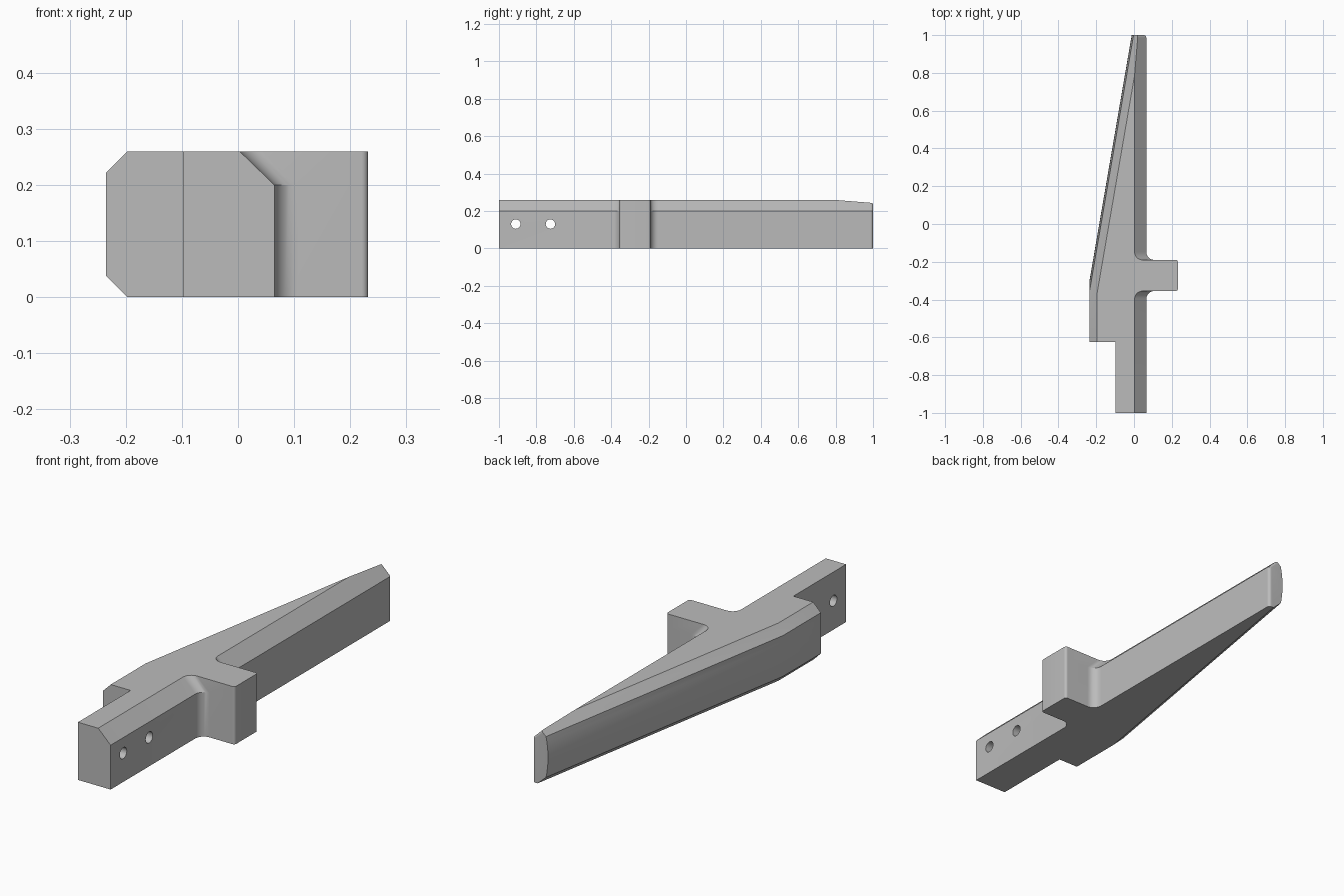
import bpy, bmesh, math
from mathutils import Vector

if "Cube" in bpy.data.objects:
    bpy.data.objects.remove(bpy.data.objects["Cube"], do_unlink=True)

grey = bpy.data.materials.new("plain grey")
grey.use_nodes = True
COLOUR = (0.5, 0.5, 0.5, 1)
grey.diffuse_color = COLOUR
grey.node_tree.nodes["Principled BSDF"].inputs["Base Color"].default_value = COLOUR

H = 0.26


def loft(name, levels):
    """Solid through stacked outlines, given as (height, [(x, y), ...])."""
    bm = bmesh.new()
    rings = [[bm.verts.new((x, y, z)) for x, y in pts] for z, pts in levels]
    n = len(rings[0])
    for low, high in zip(rings, rings[1:]):
        for i in range(n):
            j = (i + 1) % n
            bm.faces.new((low[i], low[j], high[j], high[i]))
    bm.faces.new(rings[0][::-1])
    bm.faces.new(rings[-1])
    bmesh.ops.recalc_face_normals(bm, faces=bm.faces)
    mesh = bpy.data.meshes.new(name)
    bm.to_mesh(mesh)
    bm.free()
    mesh.materials.append(grey)
    obj = bpy.data.objects.new(name, mesh)
    bpy.context.collection.objects.link(obj)
    return obj


def rounded(corners, steps=8):
    """Outline with each (x, y, radius) right-angled corner rounded."""
    out = []
    for i, (x, y, r) in enumerate(corners):
        p = Vector((x, y))
        if r == 0:
            out.append((x, y))
            continue
        a = (Vector(corners[i - 1][:2]) - p).normalized()
        b = (Vector(corners[(i + 1) % len(corners)][:2]) - p).normalized()
        for k in range(steps + 1):
            t = math.pi / 2 * k / steps
            q = p + r * (a * (1 - math.sin(t)) + b * (1 - math.cos(t)))
            out.append((q.x, q.y))
    return out


# Body: stepped grip end, side tab with fillets, bevelled top edge
def body_outline(edge):
    return rounded([
        (-0.098, -1, 0), (edge, -1, 0),
        (edge, -0.355, 0.042), (0.232, -0.355, 0.012),
        (0.232, -0.19, 0.012), (edge, -0.19, 0.042),
        (edge, 1, 0.014), (-0.4, 1, 0),
        (-0.4, -0.625, 0), (-0.098, -0.625, 0)])


body = loft("handle_body", [(0, body_outline(0.065)), (0.2, body_outline(0.065)),
                            (H, body_outline(0.003))])


# Tapered flank: straight then slanted, bevelled top and bottom, slightly bulged
def flank_outline(z):
    edge = min(z, H - z)
    bevel = max(0, 0.038 - edge)
    u = min(1, abs(z - H / 2) / (H / 2 - 0.038))
    slant_in = bevel * 1.1 + 0.01 * u * u
    slope = 0.172
    turn = -0.296 + (bevel - slant_in) / slope
    x = -0.235 + bevel
    return [(x, -1.1), (x, turn), (x + slope * (1.1 - turn), 1.1),
            (0.5, 1.1), (0.5, -1.1)]


wall = [0.038 + (H - 0.076) * i / 8 for i in range(9)]
# Extend the bevels past both caps so the cut only trims the flank
caps = [(0, flank_outline(0)), (H, flank_outline(H))]
flank = loft("flank_cutter", [(-0.02, caps[0][1]), caps[0]]
             + [(z, flank_outline(z)) for z in wall]
             + [caps[1], (H + 0.02, caps[1][1])])

cutters = [(flank, 'INTERSECT')]

# Two through holes in the grip end
for y in (-0.91, -0.725):
    bpy.ops.mesh.primitive_cylinder_add(vertices=32, radius=0.025, depth=1,
                                        location=(0, y, 0.13),
                                        rotation=(0, math.pi / 2, 0))
    hole = bpy.context.object
    hole.name = "hole_cutter"
    hole.data.materials.append(grey)
    cutters.append((hole, 'DIFFERENCE'))

bpy.ops.object.select_all(action='DESELECT')
bpy.context.view_layer.objects.active = body
body.select_set(True)
for cutter, operation in cutters:
    mod = body.modifiers.new("cut", 'BOOLEAN')
    mod.operation = operation
    mod.solver = 'EXACT'
    mod.object = cutter
    bpy.ops.object.modifier_apply(modifier=mod.name)
    bpy.data.objects.remove(cutter, do_unlink=True)

bpy.ops.object.shade_smooth_by_angle(angle=math.radians(25))
